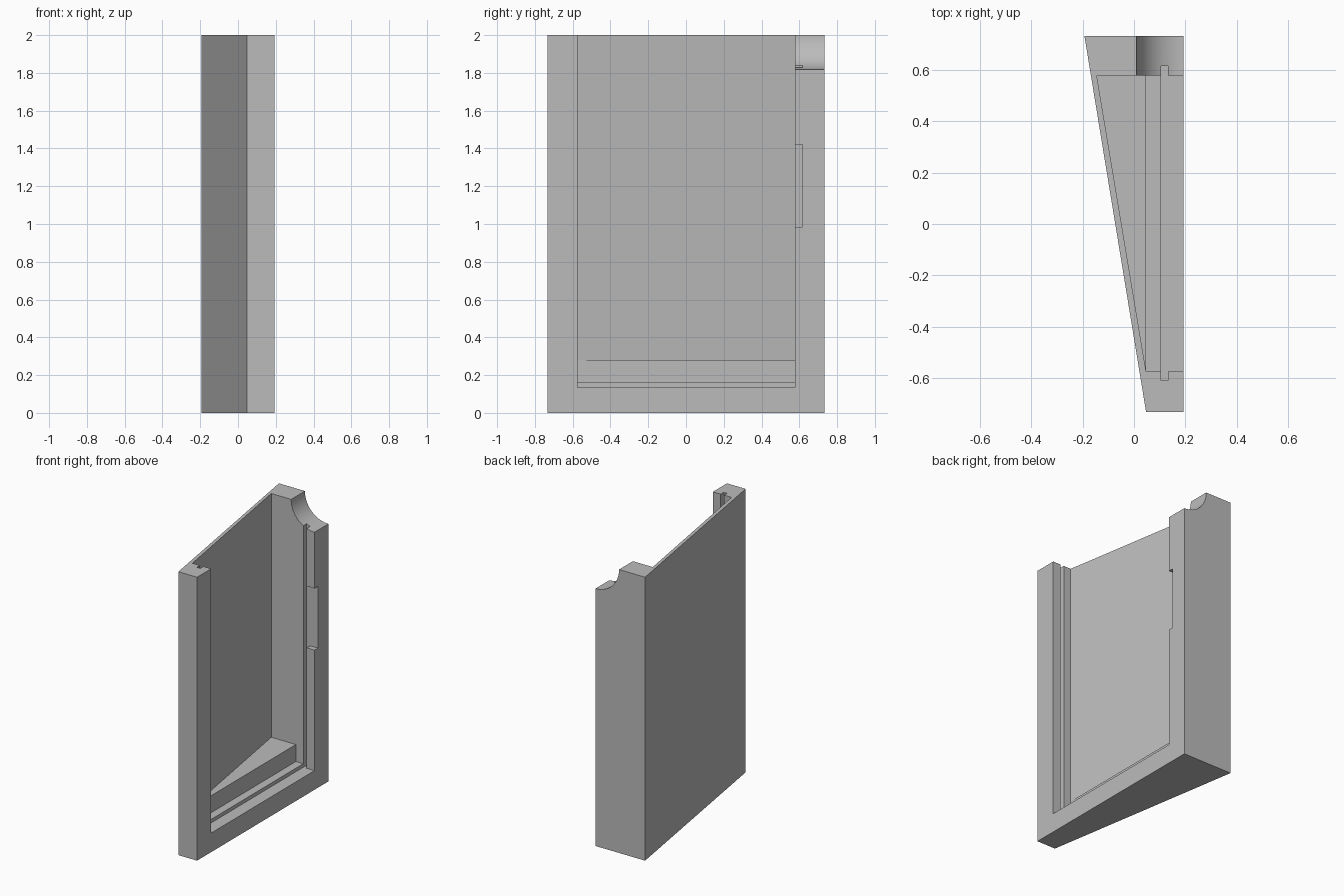
import bpy, bmesh, math
from mathutils import Matrix

cube = bpy.data.objects.get("Cube")
if cube:
    bpy.data.objects.remove(cube, do_unlink=True)

grey = bpy.data.materials.new("plain grey")
grey.use_nodes = True
grey.diffuse_color = (0.5, 0.5, 0.5, 1)
grey.node_tree.nodes["Principled BSDF"].inputs["Base Color"].default_value = (0.5, 0.5, 0.5, 1)


def add_object(name, bm):
    bmesh.ops.recalc_face_normals(bm, faces=bm.faces)
    mesh = bpy.data.meshes.new(name)
    bm.to_mesh(mesh)
    bm.free()
    mesh.materials.append(grey)
    obj = bpy.data.objects.new(name, mesh)
    bpy.context.collection.objects.link(obj)
    return obj


def prism(name, outline, z0, z1):
    """Extrude a plan outline from z0 up to z1."""
    bm = bmesh.new()
    base = bm.faces.new([bm.verts.new((x, y, z0)) for x, y in outline])
    top = bmesh.ops.extrude_face_region(bm, geom=[base])["geom"]
    bmesh.ops.translate(bm, vec=(0, 0, z1 - z0),
                        verts=[v for v in top if isinstance(v, bmesh.types.BMVert)])
    return add_object(name, bm)


def box(name, x0, x1, y0, y1, z0, z1):
    return prism(name, [(x0, y0), (x1, y0), (x1, y1), (x0, y1)], z0, z1)


# Solid wedge body
SIDE, DEPTH, HEIGHT = 0.193, 0.732, 2.0
body = prism("wedge_housing", [(0.047, -DEPTH), (SIDE, -DEPTH), (SIDE, DEPTH), (-SIDE, DEPTH)], 0, HEIGHT)

# Cavity open at the side and top, with a stepped floor
OUT, OVER = 0.4, 2.3
FRONT, BACK = -0.575, 0.578
STEP, SLOT = 0.047, 0.105
cutters = [
    prism("tapered_cavity", [(STEP, FRONT), (OUT, FRONT), (OUT, BACK), (-0.145, BACK)], 0.28, OVER),
    box("inner_ledge", STEP, OUT, FRONT, BACK, 0.16, OVER),
    box("outer_ledge", SLOT, OUT, FRONT, BACK, 0.135, OVER),
    # Panel grooves in both walls and the finger notch beside one
    box("panel_groove", SLOT, 0.132, -0.61, 0.616, 0.135, OVER),
    box("finger_notch", SLOT, OUT, 0.4, 0.616, 0.985, 1.42),
]

# Rounded scoop at the top back corner
bm = bmesh.new()
bmesh.ops.create_cone(bm, cap_ends=True, segments=96, radius1=0.183, radius2=0.183, depth=0.5,
                      matrix=Matrix.Translation((SIDE, 0.75, HEIGHT)) @ Matrix.Rotation(math.pi / 2, 4, "X"))
cutters.append(add_object("corner_scoop", bm))

for cutter in cutters:
    cutter.hide_render = True
    cut = body.modifiers.new(cutter.name, "BOOLEAN")
    cut.operation = "DIFFERENCE"
    cut.solver = "EXACT"
    cut.object = cutter

# Bake the cuts and discard the cutters
bpy.context.view_layer.update()
depsgraph = bpy.context.evaluated_depsgraph_get()
carved = bpy.data.meshes.new_from_object(body.evaluated_get(depsgraph))
body.modifiers.clear()
body.data = carved
for cutter in cutters:
    bpy.data.objects.remove(cutter, do_unlink=True)

# Smooth only the scoop
bpy.ops.object.select_all(action="DESELECT")
body.select_set(True)
bpy.context.view_layer.objects.active = body
bpy.ops.object.shade_smooth_by_angle(angle=math.radians(8))
